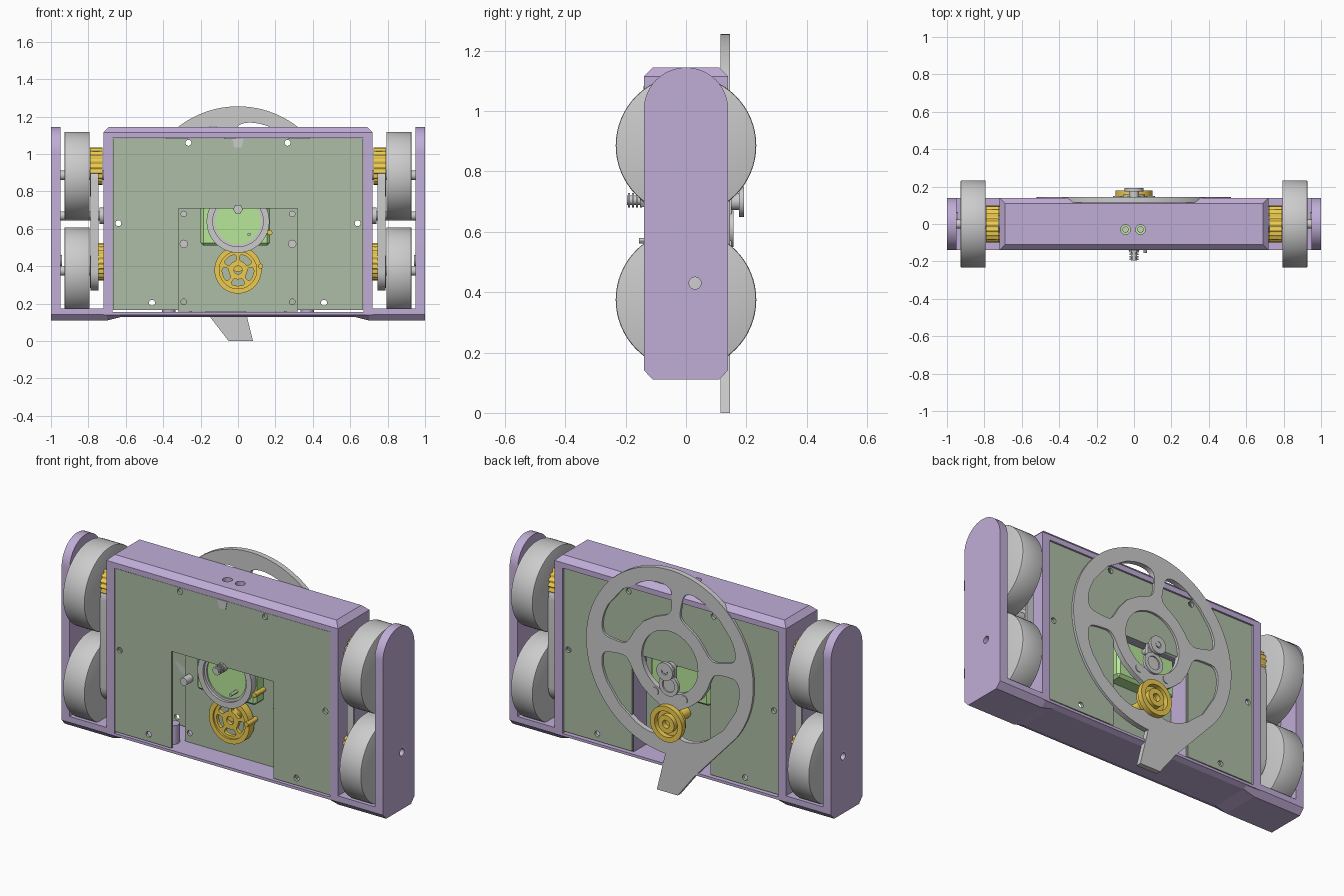
import bpy, bmesh
from math import sin, cos, pi, radians, copysign
from mathutils import Matrix, Vector

if "Cube" in bpy.data.objects:
    bpy.data.objects.remove(bpy.data.objects["Cube"])

def material(name, rgb):
    m = bpy.data.materials.new(name)
    m.diffuse_color = (*rgb, 1)
    m.use_nodes = True
    m.node_tree.nodes["Principled BSDF"].inputs["Base Color"].default_value = m.diffuse_color
    return m

PURPLE = material("purple", (0.53, 0.42, 0.68))
GREEN = material("panel_green", (0.42, 0.51, 0.38))
BRIGHT = material("bright_green", (0.48, 0.80, 0.32))
GOLD = material("gold", (0.85, 0.60, 0.08))
AXES = {'x': Matrix(((0, 0, 1, 0), (1, 0, 0, 0), (0, 1, 0, 0), (0, 0, 0, 1))),
        'y': Matrix(((1, 0, 0, 0), (0, 0, -1, 0), (0, 1, 0, 0), (0, 0, 0, 1))),
        'z': Matrix.Identity(4)}

def finish(ob, mat, smooth=False):
    if mat:
        ob.data.materials.append(mat)
    bpy.ops.object.select_all(action='DESELECT')
    bpy.context.view_layer.objects.active = ob
    ob.select_set(True)
    if smooth:
        bpy.ops.object.shade_smooth_by_angle(angle=radians(30))
    return ob

def from_bm(name, bm, mat, smooth=False):
    bmesh.ops.recalc_face_normals(bm, faces=bm.faces)
    me = bpy.data.meshes.new(name)
    bm.to_mesh(me)
    bm.free()
    ob = bpy.data.objects.new(name, me)
    bpy.context.collection.objects.link(ob)
    return finish(ob, mat, smooth)

def box(name, lo, hi, mat=None, bevel=0, pick=None):
    bm = bmesh.new()
    lo, hi = Vector(lo), Vector(hi)
    bmesh.ops.create_cube(bm, size=1, matrix=Matrix.Translation((lo + hi) / 2) @ Matrix.Diagonal((*(hi - lo), 1)))
    if bevel:
        edges = [e for e in bm.edges if not pick or pick(e)]
        bmesh.ops.bevel(bm, geom=edges, offset=bevel, segments=1, affect='EDGES')
    return from_bm(name, bm, mat)

def cyl(name, axis, u, v, w0, w1, r, mat=None, bevel=0, n=48):
    bm = bmesh.new()
    bmesh.ops.create_cone(bm, cap_ends=True, segments=n, radius1=r, radius2=r, depth=abs(w1 - w0))
    if bevel:
        caps = [e for e in bm.edges if abs(e.verts[0].co.z - e.verts[1].co.z) < 1e-6]
        bmesh.ops.bevel(bm, geom=caps, offset=bevel, segments=2, affect='EDGES', profile=0.5)
    w = (w0 + w1) / 2
    bm.transform(AXES[axis] @ Matrix.Translation((u, v, -w if axis == 'y' else w)))
    return from_bm(name, bm, mat, True)

def plate(name, axis, loops, w0, w1, mat=None, smooth=True):
    # extruded flat outline: first loop is the outside, the rest are holes
    cu = bpy.data.curves.new(name, 'CURVE')
    cu.dimensions, cu.fill_mode, cu.extrude = '2D', 'BOTH', abs(w1 - w0) / 2
    for pts in loops:
        s = cu.splines.new('POLY')
        s.points.add(len(pts) - 1)
        for p, (a, b) in zip(s.points, pts):
            p.co = (a, b, 0, 1)
        s.use_cyclic_u = True
    ob = bpy.data.objects.new(name, cu)
    bpy.context.collection.objects.link(ob)
    finish(ob, None)
    bpy.ops.object.convert(target='MESH')
    ob = bpy.context.view_layer.objects.active
    w = (w0 + w1) / 2
    ob.data.transform(AXES[axis] @ Matrix.Translation((0, 0, -w if axis == 'y' else w)))
    return finish(ob, mat, smooth)

def arc(u, v, r, a0=0, a1=360, n=48):
    k = n if a1 - a0 == 360 else n + 1
    return [(u + r * cos(radians(a0 + (a1 - a0) * i / n)), v + r * sin(radians(a0 + (a1 - a0) * i / n))) for i in range(k)]

def lobe(u, v, r0, r1, a0, a1, n=40):
    # rounded sector opening between two spokes
    out = []
    for i in range(n):
        c, s = cos(2 * pi * i / n), sin(2 * pi * i / n)
        a = radians((a0 + a1) / 2 + (a1 - a0) / 2 * copysign(abs(c) ** 0.45, c))
        r = (r0 + r1) / 2 + (r1 - r0) / 2 * copysign(abs(s) ** 0.45, s)
        out.append((u + r * cos(a), v + r * sin(a)))
    return out

def gear(u, v, r, teeth):
    return [(u + (r if i % 4 < 2 else r * 0.88) * cos(pi * i / teeth / 2),
             v + (r if i % 4 < 2 else r * 0.88) * sin(pi * i / teeth / 2)) for i in range(teeth * 4)]

def stadium(u, v0, v1, r):
    return arc(u, v1, r, 0, 180, 20) + arc(u, v0, r, 180, 360, 20)

def cut(ob, cutter):
    m = ob.modifiers.new("cut", 'BOOLEAN')
    m.object, m.operation, m.solver = cutter, 'DIFFERENCE', 'EXACT'
    finish(ob, None)
    bpy.ops.object.modifier_apply(modifier=m.name)
    bpy.data.objects.remove(cutter)

# main frame, open front and back, with two holes on top
frame = box("body_frame", (-.72, -.14, .14), (.72, .14, 1.145), PURPLE, .03,
            lambda e: all(p.co.z > 1 for p in e.verts))
cut(frame, box("opening", (-.67, -.3, .155), (.67, .3, 1.085)))
for x in (-.045, .035):
    cut(frame, cyl("top_hole", 'z', x, -.03, 1.0, 1.3, .026, n=20))
    cyl("top_screw", 'z', x, -.03, 1.085, 1.12, .017, n=16)

# base rail: cross-sections along x with a raised middle
bm = bmesh.new()
half = [(.63, .128, .155), (.70, .11, .155), (.72, .11, .175), (1, .11, .175)]
prev = None
for x, zb, zt in [(-x, b, t) for x, b, t in reversed(half)] + half:
    ring = [bm.verts.new((x, y, z)) for y, z in
            ((-.14, zt), (-.14, .142), (-.11, zb), (.11, zb), (.14, .142), (.14, zt))]
    if prev:
        for i in range(6):
            bm.faces.new((prev[i], prev[i - 1], ring[i - 1], ring[i]))
    else:
        bm.faces.new(ring)
    prev = ring
bm.faces.new(prev)
from_bm("base_rail", bm, PURPLE)

# front and back cover panels with notches and screw holes
SCREWS = [(s * x, z) for s in (-1, 1) for x, z in ((.265, 1.06), (.64, .63), (.46, .205))]
for name, nx, nz, y0, y1 in (("front_panel", .318, .71, -.138, -.122), ("back_panel", .245, .72, .115, .132)):
    outline = [(-.668, .165), (-nx, .165), (-nx, nz), (nx, nz), (nx, .165), (.668, .165), (.668, 1.083), (-.668, 1.083)]
    plate(name, 'y', [outline] + [arc(x, z, .016, n=16) for x, z in SCREWS], y0, y1, GREEN, False)
plate("panel_latch", 'y', [[(-.03, 1.083), (-.02, 1.035), (.02, 1.035), (.03, 1.083)]], -.141, -.13)

# recessed middle plate and rear pocket walls
plate("middle_plate", 'y', [[(-.32, .158), (.32, .158), (.32, .74), (-.32, .74)]] +
      [arc(s * .29, .21, .015, n=16) for s in (-1, 1)], -.015, 0, GREEN, False)
box("pocket_top", (-.26, 0, .72), (.26, .115, .735), PURPLE)
for s in (-1, 1):
    a, b = sorted((s * .245, s * .26))
    box("pocket_wall", (a, 0, .155), (b, .115, .72), PURPLE)
    cyl("floor_post", 'z', s * .37, -.05, .15, .26, .035, PURPLE)
    cyl("plate_screw", 'y', s * .29, .68, -.03, -.01, .017, n=20)
    cyl("plate_standoff", 'y', s * .29, .52, -.07, -.01, .022, n=20)

# motor block, ring and front gold wheel
box("motor_block", (-.2, -.09, .51), (.17, .08, .76), BRIGHT, .015)
plate("motor_ring", 'y', [arc(0, .64, .168), arc(0, .64, .135)], -.12, -.08)
plate("motor_inner_ring", 'y', [arc(0, .64, .15), arc(0, .64, .122)], -.105, -.08)
cyl("motor_face", 'y', 0, .64, -.097, -.085, .125, BRIGHT)
cyl("motor_shaft", 'y', 0, .705, -.195, .19, .016, n=20)
for i in range(4):
    cyl("shaft_thread", 'y', 0, .705, -.192 + i * .013, -.185 + i * .013, .024, n=20)
cyl("front_pin", 'y', .06, .57, -.155, -.08, .009, n=12)
slots = [lobe(0, .38, .05, .085, 72 * i + 26, 72 * i + 82) for i in range(5)]
plate("front_gold_wheel", 'y', [arc(0, .38, .12)] + slots + [arc(0, .38, .022, n=20)], -.07, -.05, GOLD)
plate("front_gold_rim", 'y', [arc(0, .38, .126), arc(0, .38, .1)], -.08, -.035, GOLD)
for x, z in ((.17, .58), (.12, .40)):
    cyl("gold_screw", 'y', x, z, -.1, -.01, .014, GOLD, n=16)

# rear spoked hoop with tail
CZ, R = .735, .52
hoop = arc(0, CZ, R, -87, 218, 90) + [(-.15, .13), (-.05, 0), (.08, 0)]
gaps = [lobe(0, CZ, .25, .445, a, b) for a, b in ((6, 92), (102, 166), (178, 264), (276, 354))]
plate("rear_hoop", 'y', [hoop] + gaps + [arc(0, CZ, .175)], .115, .145)

# rear hub linkage and gold pulley
plate("hub_link", 'y', [stadium(0, .60, .70, .035)], .13, .15)
plate("hub_ring", 'y', [arc(0, .61, .06), arc(0, .61, .038)], .14, .157)
plate("hub_disc", 'y', [arc(0, .70, .05), arc(0, .70, .018)], .175, .192)
cyl("hub_spacer", 'y', 0, .70, .13, .18, .028)
for x in (-.09, .09):
    cyl("hub_pin", 'y', x, .55, .12, .15, .022, n=20)
cyl("rear_gold_shaft", 'y', 0, .40, -.06, .15, .03, GOLD)
cyl("rear_gold_pulley", 'y', 0, .40, .12, .15, .085, GOLD)
plate("rear_gold_rim", 'y', [arc(0, .40, .1), arc(0, .40, .072)], .148, .178, GOLD)
plate("rear_gold_hub", 'y', [arc(0, .40, .05), arc(0, .40, .022)], .148, .178, GOLD)
plate("front_screw", 'y', [arc(0, .705, .026, n=6)], -.15, -.12)

# drive side on the left and right
for s in (-1, 1):
    plate("side_plate", 'x', [stadium(0, .14, 1.005, .14)[:21] + [(-.14, .142), (-.11, .112), (.11, .112), (.14, .142)],
                              arc(.03, .43, .02, n=20)], s * .95, s, PURPLE)
    plate("side_nut", 'x', [arc(.03, .43, .034, n=6), arc(.03, .43, .02, n=20)], s * .94, s * 1.0, None, False)
    for z in (.375, .886):
        cyl("wheel", 'x', 0, z, s * .793, s * .928, .233, None, .006, 64)
        cyl("wheel_axle", 'x', 0, z, s * .70, s * .96, .025, n=20)
    plate("drive_belt", 'x', [stadium(0, .37, .86, .1), stadium(0, .37, .86, .088)], s * .747, s * .788)
    for z in (.37, .86):
        cyl("belt_pulley", 'x', 0, z, s * .745, s * .79, .087)
    plate("upper_gear", 'x', [gear(0, .935, .1, 20)], s * .725, s * .79, GOLD, False)
    plate("lower_gear", 'x', [gear(0, .425, .1, 20)], s * .72, s * .745, GOLD, False)
    cyl("tension_rod", 'x', 0, .67, s * .71, s * .96, .024, n=20)
    cyl("tension_collar", 'x', 0, .67, s * .72, s * .74, .045, n=20)
